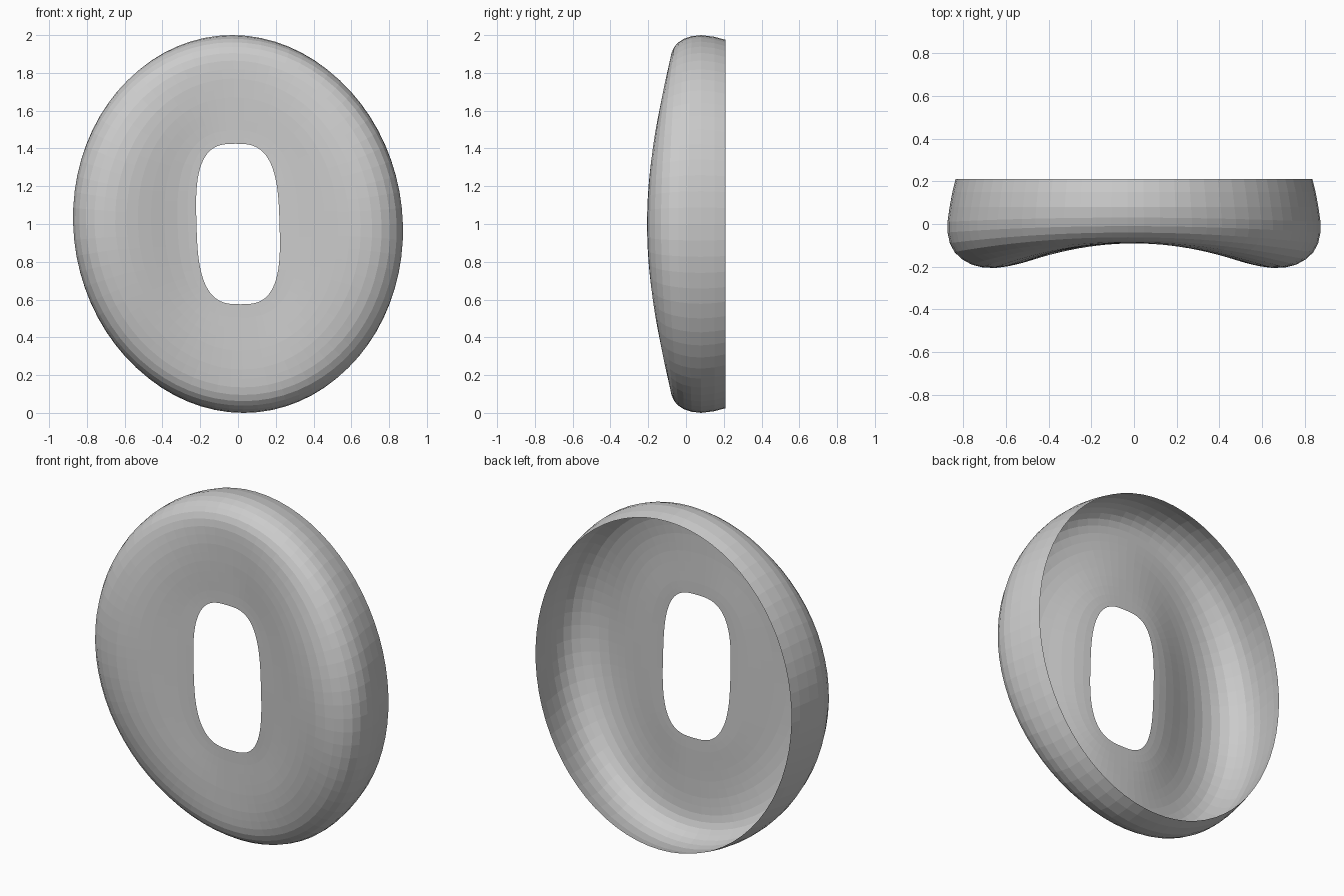
import bpy, bmesh
from math import sin, cos, pi, copysign

if "Cube" in bpy.data.objects:
    bpy.data.objects.remove(bpy.data.objects["Cube"])

SEGMENTS = 72

# Rings from open back rim to centre hole:
# half width, depth at the sides, half height, depth at top/bottom, roundness exponent
RINGS = [
    (.835, .21, .975, .21, 2), (.850, .15, .991, .15, 2), (.863, .08, 1.0, .08, 2),
    (.873, .01, .994, .03, 2), (.873, -.04, .981, -.01, 2), (.862, -.09, .962, -.04, 2),
    (.840, -.132, .938, -.062, 2), (.805, -.165, .905, -.077, 2), (.760, -.190, .865, -.085, 2),
    (.710, -.203, .82, -.088, 2), (.650, -.206, .77, -.09, 2), (.590, -.198, .72, -.09, 2.05),
    (.530, -.184, .67, -.09, 2.1), (.460, -.162, .61, -.089, 2.2), (.390, -.138, .55, -.088, 2.35),
    (.320, -.117, .495, -.087, 2.55), (.265, -.106, .455, -.087, 2.8), (.220, -.100, .425, -.087, 3),
]


def power(v, n):
    return copysign(abs(v) ** (2 / n), v)


def ring_point(ring, t):
    a, y_side, b, y_top, n = ring
    z = b * power(sin(t), n)
    x = a * power(cos(t), n) - .03 * z          # slight lean of the outline
    y = y_top + (y_side - y_top) * cos(t) ** 2  # side lobes bulge forward
    return x, y, 1 + z


# Open-backed oval shell with a slot through the middle
bm = bmesh.new()
loops = [[bm.verts.new(ring_point(r, 2 * pi * i / SEGMENTS)) for i in range(SEGMENTS)]
         for r in RINGS]
for outer, inner in zip(loops, loops[1:]):
    for i in range(SEGMENTS):
        j = (i + 1) % SEGMENTS
        bm.faces.new((outer[i], outer[j], inner[j], inner[i]))
bm.normal_update()
if sum(f.normal.y for f in bm.faces) > 0:
    bmesh.ops.reverse_faces(bm, faces=bm.faces[:])
mesh = bpy.data.meshes.new("oval_shell")
bm.to_mesh(mesh)
bm.free()
shell = bpy.data.objects.new("oval_shell", mesh)
bpy.context.collection.objects.link(shell)
